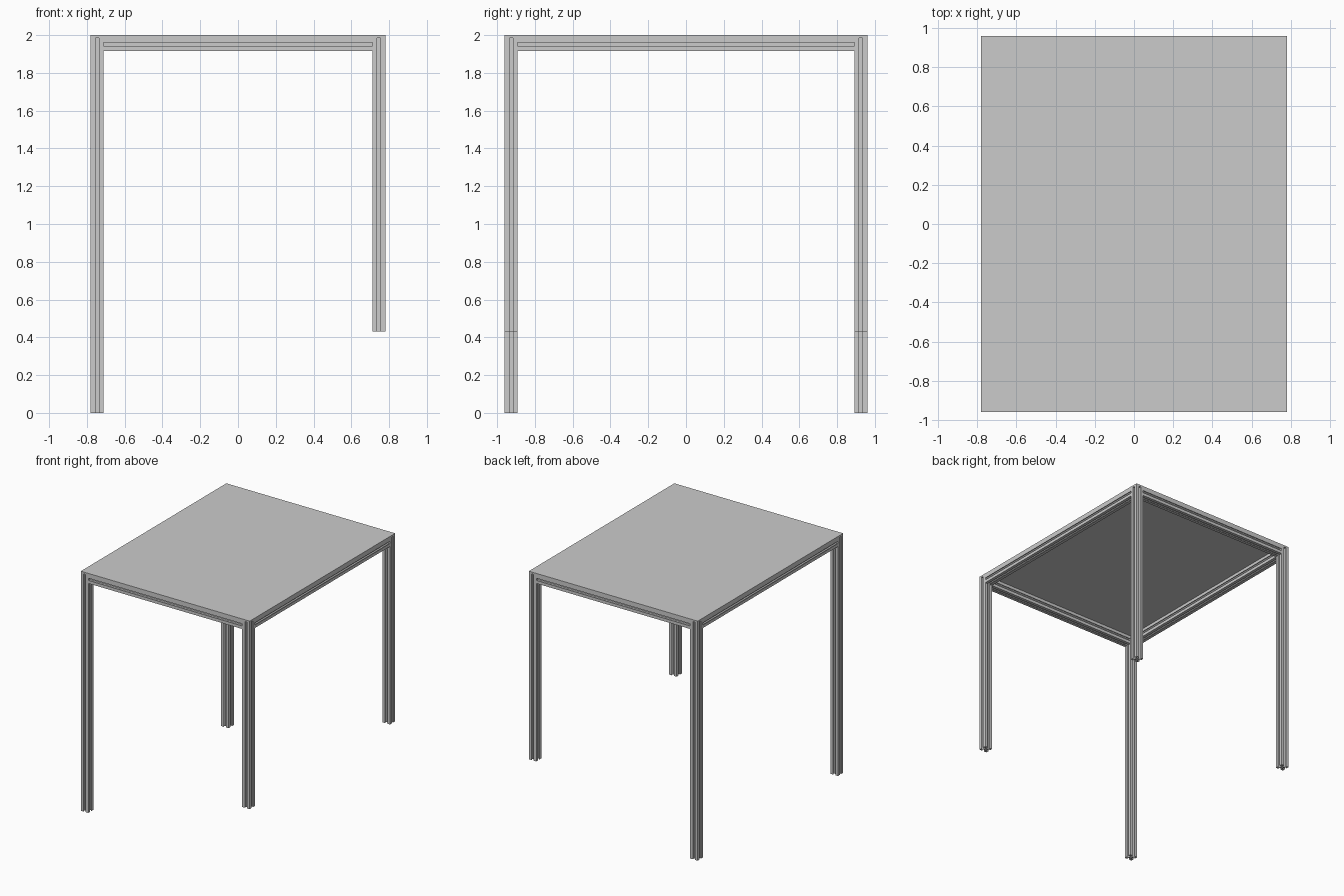
import bpy, bmesh
from math import pi
from mathutils import Matrix, Vector

if "Cube" in bpy.data.objects:
    bpy.data.objects.remove(bpy.data.objects["Cube"])

HX, HY, TOP = 0.78, 0.96, 2.0   # half sizes and overall height
W, PLATE = 0.069, 0.015         # bar width and top thickness
LOW_RIGHT = 0.43                # underside of the short legs


def slot_profile():
    """Square bar section with a T-slot in each of its four sides."""
    half = [(1, -1), (1, -.27), (.85, -.27), (.85, -.55), (.7, -.55), (.4, -.27),
            (.4, .27), (.7, .55), (.85, .55), (.85, .27), (1, .27)]
    pts = []
    for k in range(4):
        turn = Matrix.Rotation(k * pi / 2, 2)
        pts += [turn @ Vector(p) * (W / 2) for p in half]
    return pts


def bar(name, start, length, axis):
    """Extrude the slotted section from start along x, y or z."""
    bm = bmesh.new()
    face = bm.faces.new([bm.verts.new((p.x, p.y, 0)) for p in slot_profile()])
    out = bmesh.ops.extrude_face_region(bm, geom=[face], use_keep_orig=True)
    moved = [g for g in out["geom"] if isinstance(g, bmesh.types.BMVert)]
    bmesh.ops.translate(bm, verts=moved, vec=(0, 0, length))
    turn = {"x": Matrix.Rotation(pi / 2, 4, "Y"),
            "y": Matrix.Rotation(-pi / 2, 4, "X"),
            "z": Matrix.Identity(4)}[axis]
    bmesh.ops.transform(bm, matrix=Matrix.Translation(start) @ turn, verts=bm.verts)
    bmesh.ops.recalc_face_normals(bm, faces=bm.faces)
    mesh = bpy.data.meshes.new(name)
    bm.to_mesh(mesh)
    bm.free()
    obj = bpy.data.objects.new(name, mesh)
    bpy.context.collection.objects.link(obj)


under = TOP - PLATE
cx, cy, cz = HX - W / 2, HY - W / 2, under - W / 2

# Legs: long pair on the left, short pair on the right
for sx, side, low in ((-1, "left", 0), (1, "right", LOW_RIGHT)):
    for sy, end in ((-1, "front"), (1, "back")):
        bar(f"{end}_{side}_leg", (sx * cx, sy * cy, low), under - low, "z")

# Rails between the legs
for s, end, side in ((-1, "front", "left"), (1, "back", "right")):
    bar(f"{end}_rail", (W - HX, s * cy, cz), 2 * (HX - W), "x")
    bar(f"{side}_rail", (s * cx, W - HY, cz), 2 * (HY - W), "y")

# Table top
bpy.ops.mesh.primitive_cube_add(size=1, location=(0, 0, TOP - PLATE / 2))
top = bpy.context.object
top.name = "table_top"
top.scale = (2 * HX, 2 * HY, PLATE)
